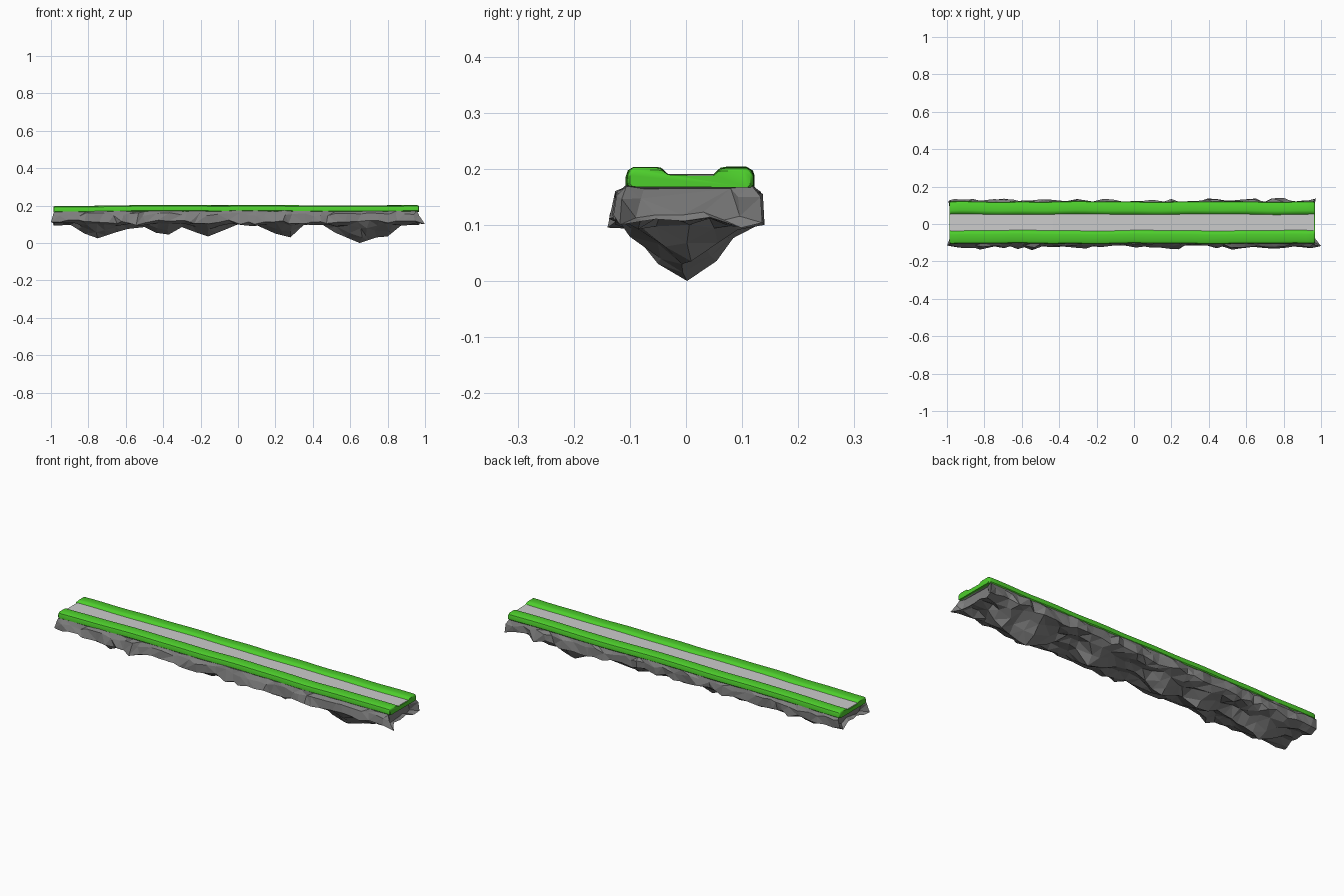
import bpy, bmesh, math, random

if "Cube" in bpy.data.objects:
    bpy.data.objects.remove(bpy.data.objects["Cube"])

random.seed(4)


def material(name, rgb):
    m = bpy.data.materials.new(name)
    m.diffuse_color = (*rgb, 1)
    m.use_nodes = True
    m.node_tree.nodes["Principled BSDF"].inputs["Base Color"].default_value = m.diffuse_color
    return m


def lerp_table(table, x):
    for (x0, v0), (x1, v1) in zip(table, table[1:]):
        if x <= x1:
            return v0 + (v1 - v0) * max(0, (x - x0) / (x1 - x0))
    return table[-1][1]


def loft(name, rings, mat=None, smooth=False, triangles=False):
    """Skin a row of closed rings and cap both ends."""
    bm = bmesh.new()
    vs = [[bm.verts.new(p) for p in ring] for ring in rings]
    n = len(vs[0])
    for a, b in zip(vs, vs[1:]):
        for i in range(n):
            bm.faces.new((a[i], a[(i + 1) % n], b[(i + 1) % n], b[i]))
    bm.faces.new(vs[0])
    bm.faces.new(vs[-1])
    if triangles:
        bmesh.ops.triangulate(bm, faces=bm.faces[:])
    bmesh.ops.recalc_face_normals(bm, faces=bm.faces[:])
    me = bpy.data.meshes.new(name)
    bm.to_mesh(me)
    bm.free()
    ob = bpy.data.objects.new(name, me)
    bpy.context.collection.objects.link(ob)
    if mat:
        me.materials.append(mat)
    if smooth:
        bpy.context.view_layer.objects.active = ob
        ob.select_set(True)
        bpy.ops.object.shade_smooth_by_angle(angle=math.radians(35))
        ob.select_set(False)
    return ob


# Gentle waviness shared by grass and path
lift = [(-1, -.005), (-.6, -.002), (-.45, 0), (.1, 0), (.5, -.002), (1, -.001)]
wave = lambda x, s: .0015 * math.sin(9 * x + s) + .001 * math.sin(21 * x + 2 * s)

# Rock: faceted loft following the keel line of the underside
keel = [(-1, .115), (-.9, .1), (-.82, .05), (-.75, .025), (-.66, .055), (-.59, .075),
        (-.5, .085), (-.44, .055), (-.37, .045), (-.3, .085), (-.22, .055), (-.16, .035),
        (-.06, .075), (0, .1), (.1, .095), (.2, .05), (.28, .03), (.35, .095), (.44, .105),
        (.52, .055), (.65, 0), (.74, .03), (.8, .035), (.88, .1), (1, .11)]
xs = sorted({k[0] for k in keel[1:-1]} |
            {(a[0] + b[0]) / 2 for a, b in zip(keel, keel[1:]) if b[0] - a[0] > .07})
xs = [-.98] + xs + [.96]
J = lambda a: random.uniform(-a, a)
rings = []
for i, x in enumerate(xs):
    k = lerp_table(keel, x)
    end = -1 if i == 0 else 1 if i == len(xs) - 1 else 0
    dx = .004 if end else .014

    def side(s):
        c = .008
        bulge = random.choice((0, 0, .006, .012))
        low = min(k + .07, .1)
        return [(x + J(dx), c * .7 + s * (.109 + J(.004)), .171 + J(.003)),
                (x + J(dx) + end * .005, c * .5 + s * (.118 + bulge * .6 + J(.005)), .152 + J(.01)),
                (x + J(dx) + end * .015, s * (.12 + bulge + J(.006)), .112 + J(.012)),
                (x + J(dx) + end * .008, s * (.088 + J(.014)), max(low, .085) + J(.01)),
                (x + J(dx), s * (.045 + J(.012)), min(k + .03, .11) + J(.008))]
    rings.append(side(-1) + [(x, J(.012) if k > .01 else .002, k)] + side(1)[::-1])
# Corners reaching furthest out
q = len(xs) // 4
rings[0][2] = (-1, -.115, .112)
rings[-1][2] = (1, -.118, .1)
rings[q][2] = (xs[q], -.14, .095)
rings[-5][8] = (xs[-5], .14, .1)
rings[-6][9] = (xs[-6], .137, .155)


def recess(ring, d):
    """Smaller, set-back copy of an end ring, hollowing the end face."""
    x0 = sum(p[0] for p in ring) / len(ring)
    return [(x0 + d + J(.006), y * .72 + J(.006), .15 + (z - .15) * .75) for x, y, z in ring]


rings = [recess(rings[0], .02)] + rings + [recess(rings[-1], -.02)]
loft("rock_base", rings, material("dark_rock", (.21, .21, .21)), triangles=True)

# Grass: two rounded banks joined by a lower bed
profile = [(-.100, .168), (-.105, .173), (-.105, .188), (-.102, .197), (-.093, .2025),
           (-.055, .2025), (-.046, .201), (-.039, .195), (-.033, .189),
           (.050, .189), (.056, .195), (.063, .201), (.072, .2025),
           (.108, .2025), (.117, .197), (.120, .188), (.120, .173), (.115, .168)]
cy = .008
steps = [(-.987, .006), (-.984, .002), (-.978, 0)]
steps += [(-.93 + 1.85 * i / 36, 0) for i in range(37)]
steps += [(.958, 0), (.964, .002), (.967, .006)]
rings = []
for x, inset in steps:
    ring = []
    for i, (y, z) in enumerate(profile):
        y += wave(x, 1 if y < 0 else 4) - math.copysign(inset, y - cy)
        z += lerp_table(lift, x) + .5 * wave(x, i // 9)
        if inset and z > .191:
            z -= inset * .8
        ring.append((x, y, z))
    rings.append(ring)
loft("grass_banks", rings, material("grass", (.075, .62, .025)), smooth=True)

# Path: thin grey strip lying between the banks
rings = []
for i in range(40):
    x = -.983 + 1.946 * i / 39
    z = .191 + lerp_table(lift, x)
    l, r = -.036 + wave(x, 1), .054 + wave(x, 4)
    rings.append([(x, l, z - .008), (x, l, z), (x, r, z), (x, r, z - .008)])
loft("path", rings)
